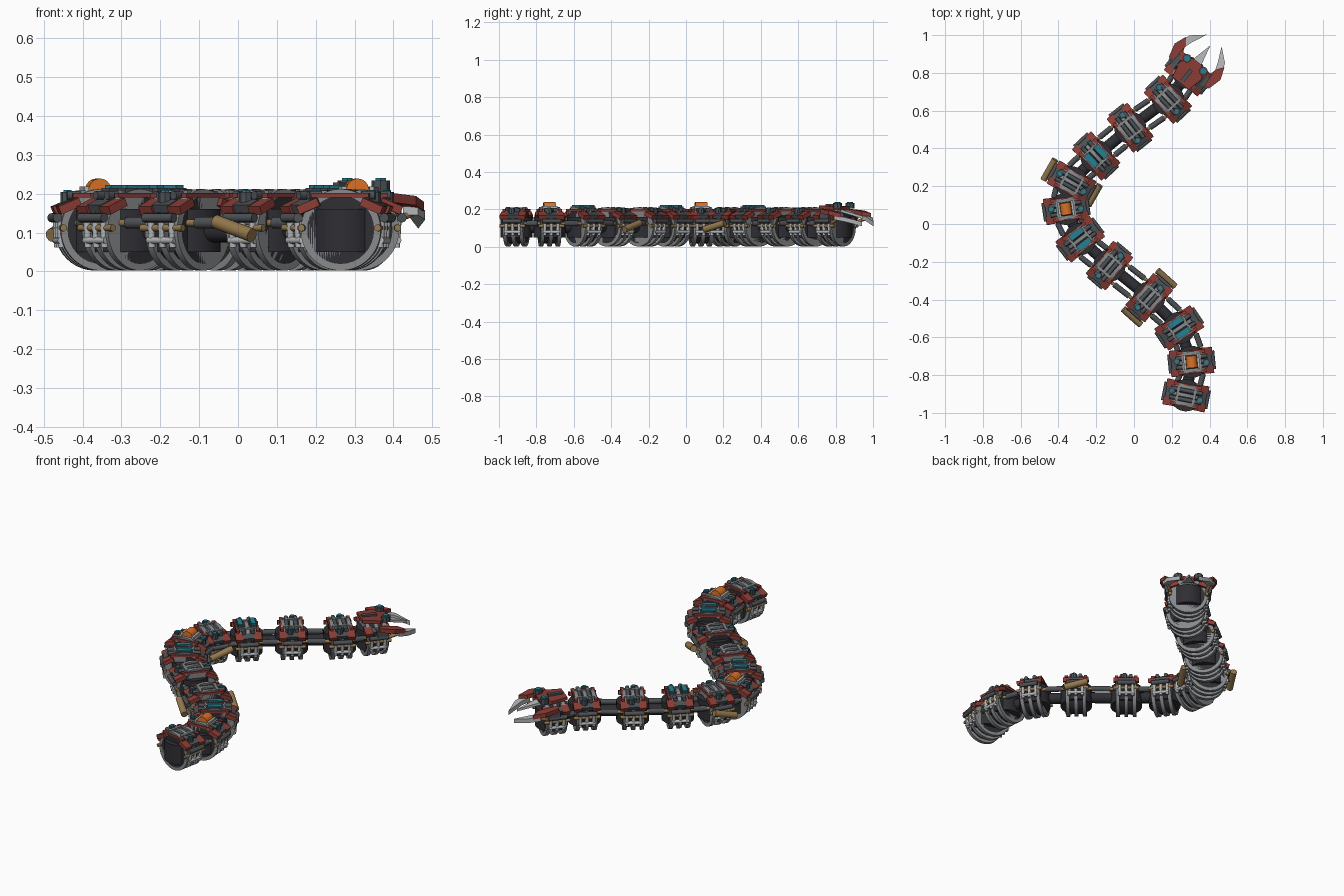
import bpy, bmesh, math
from mathutils import Matrix, Vector

cube = bpy.data.objects.get("Cube")
if cube:
    bpy.data.objects.remove(cube)


def material(name, r, g, b):
    m = bpy.data.materials.new(name)
    m.use_nodes = True
    m.diffuse_color = (r, g, b, 1)
    m.node_tree.nodes["Principled BSDF"].inputs["Base Color"].default_value = (r, g, b, 1)
    return m


BLACK = material("black rubber", .028, .028, .034)
DARK = material("dark steel", .075, .082, .09)
GREY = material("grey steel", .24, .25, .26)
LIGHT = material("light steel", .45, .46, .47)
RED = material("red paint", .26, .045, .035)
TAN = material("brass", .3, .19, .075)
ORANGE = material("orange lamp", .7, .17, .02)
TEAL = material("teal glass", .015, .22, .3)

parts = {}


def mesh_of(name, mat):
    if name not in parts:
        parts[name] = (bmesh.new(), mat)
    return parts[name][0]


def rod(name, mat, M, p, q, r, sides=12, r2=None):
    p, q = M @ Vector(p), M @ Vector(q)
    d = q - p
    T = Matrix.Translation((p + q) / 2) @ d.to_track_quat('Z', 'Y').to_matrix().to_4x4()
    bmesh.ops.create_cone(mesh_of(name, mat), cap_ends=True, segments=sides, radius1=r,
                          radius2=r if r2 is None else r2, depth=d.length, matrix=T)


def box(name, mat, M, pos, size, tilt=0):
    T = M @ Matrix.Translation(pos) @ Matrix.Rotation(tilt, 4, 'X') @ Matrix.Diagonal((*size, 1))
    bmesh.ops.create_cube(mesh_of(name, mat), size=1, matrix=T)


def plate(name, mat, M, points, thick):
    bm = mesh_of(name, mat)
    low = [bm.verts.new(M @ Vector(p)) for p in points]
    face = bm.faces.new(low)
    top = bmesh.ops.extrude_face_region(bm, geom=[face])["geom"]
    bmesh.ops.translate(bm, vec=(0, 0, thick), verts=[v for v in top if isinstance(v, bmesh.types.BMVert)])
    bmesh.ops.recalc_face_normals(bm, faces=bm.faces)


def body(M):
    # drum core with three round ribs
    rod("core_drums", BLACK, M, (0, 0, .05), (0, 0, .16), .085, 32)
    rod("inner_barrels", BLACK, M, (-.055, 0, .107), (.055, 0, .107), .088, 32)
    for f in (-.045, 0, .045):
        rod("body_ribs", GREY, M, (f - .01, 0, .107), (f + .01, 0, .107), .105, 40)
    for s in (-1, 1):
        # shoulder armour and side plumbing
        for f in (-.048, .048):
            box("shoulder_armour", RED, M, (f, s * .083, .168), (.042, .058, .022), -s * .4)
        box("shoulder_links", DARK, M, (0, s * .088, .168), (.06, .035, .022), -s * .4)
        rod("side_pipes", DARK, M, (-.05, s * .113, .138), (.05, s * .113, .138), .012)
        rod("side_brass_pipes", TAN, M, (-.07, s * .1, .112), (.07, s * .1, .112), .009)
        for f in (-.035, 0, .035):
            rod("side_struts", LIGHT, M, (f, s * .1, .062), (f, s * .104, .13), .009)
        rod("lower_side_pipes", LIGHT, M, (-.045, s * .103, .08), (.045, s * .103, .08), .009)


def top_pipes(M):
    for f in (-.052, .052):
        box("top_red_strips", RED, M, (f, 0, .196), (.018, .15, .012))
    for f in (-.024, .024):
        rod("top_pipes", DARK, M, (f, -.085, .196), (f, .085, .196), .011)
    for s in (-1, 1):
        box("top_clamps", GREY, M, (0, s * .045, .2), (.09, .014, .016))


def bolt(name, M, f, l, z, r=.018):
    rod(name + "_sockets", DARK, M, (f, l, z - .03), (f, l, z), r, 8)
    rod(name + "_caps", TEAL, M, (f, l, z), (f, l, z + .006), r * .65, 6)


# Spine positions from head to tail
spine = [(.29, .80), (.18, .66), (-.02, .51), (-.20, .36), (-.33, .22), (-.36, .08),
         (-.285, -.08), (-.13, -.22), (.08, -.39), (.24, -.55), (.305, -.73), (.275, -.907)]
spine = [Vector((x, y, 0)) for x, y in spine]
last = len(spine) - 1
frames = []
for i, p in enumerate(spine):
    d = spine[max(i - 1, 0)] - spine[min(i + 1, last)]
    if i == last:
        d = Vector((.2, 1, 0))
    frames.append(Matrix.Translation(p) @ Matrix.Rotation(math.atan2(d.y, d.x), 4, 'Z'))

for i, M in enumerate(frames):
    body(M)
    if i == 0:
        continue
    top_pipes(M)
    if i in (5, 10):
        # lamp in a steel cradle
        rod("lamps", ORANGE, M, (-.032, 0, .21), (.032, 0, .21), .029, 24)
        for s in (-1, 1):
            box("lamp_cradles", LIGHT, M, (0, s * .036, .207), (.08, .012, .022))
    if i in (3, 6, 9):
        for f in (-.034, .034):
            box("sensor_bases", DARK, M, (f, 0, .205), (.034, .09, .02))
            box("sensor_panels", TEAL, M, (f, 0, .218), (.026, .074, .009))
    else:
        for s in (-1, 1):
            bolt("bolt", M, s * .01, s * .078, .204)
    if i in (4, 8):
        # tilted brass canisters
        for s in (-1, 1):
            rod("canisters", TAN, M, (-.062, s * .136, .093), (.062, s * .136, .128), .018, 16)
            rod("canister_mounts", DARK, M, (0, s * .08, .11), (0, s * .136, .11), .012)

# Flexible links between neighbouring segments
identity = Matrix()
for A, B in zip(frames, frames[1:]):
    rod("neck_links", BLACK, identity, A @ Vector((0, 0, .105)), B @ Vector((0, 0, .105)), .03, 16)
    for s in (-1, 1):
        a = A @ Vector((-.05, s * .062, .125))
        b = B @ Vector((.05, s * .062, .125))
        rod("link_pistons", DARK, identity, a.lerp(b, .2), a.lerp(b, .8), .015)
        rod("piston_shafts", TAN, identity, a, b, .009)

# Head: crown plate, eyes, teeth and mandibles
H = frames[0]
plate("head_crown", RED, H, [(-.07, -.055, .205), (.02, -.075, .2), (.075, -.03, .198),
                             (.075, .03, .198), (.02, .075, .2), (-.07, .055, .205)], .017)
box("crown_ridge", DARK, H, (-.02, 0, .223), (.08, .022, .012))
plate("front_tooth", LIGHT, H, [(.06, -.03, .185), (.185, .0, .15), (.06, .03, .185)], .014)
for s in (-1, 1):
    bolt("eye", H, .055, s * .055, .234, .024)
    box("jaw_hinges", DARK, H, (.02, s * .108, .165), (.06, .04, .035))
    plate("mandible_bases", RED, H, [(0, s * .105, .18), (0, s * .135, .178), (.075, s * .155, .17),
                                     (.14, s * .13, .155), (.1, s * .1, .165)], .024)
    plate("mandible_blades", LIGHT, H, [(.085, s * .105, .145), (.1, s * .142, .145),
                                        (.16, s * .118, .133), (.218, s * .05, .11),
                                        (.135, s * .088, .138)], .024)
    rod("jaw_pistons", TAN, H, (.03, s * .09, .12), (.11, s * .115, .15), .009)

# Turn every part into an object
for name, (bm, mat) in parts.items():
    me = bpy.data.meshes.new(name)
    bm.to_mesh(me)
    bm.free()
    me.materials.append(mat)
    ob = bpy.data.objects.new(name, me)
    bpy.context.collection.objects.link(ob)
    bpy.ops.object.select_all(action='DESELECT')
    ob.select_set(True)
    bpy.context.view_layer.objects.active = ob
    bpy.ops.object.shade_smooth_by_angle(angle=math.radians(35))
